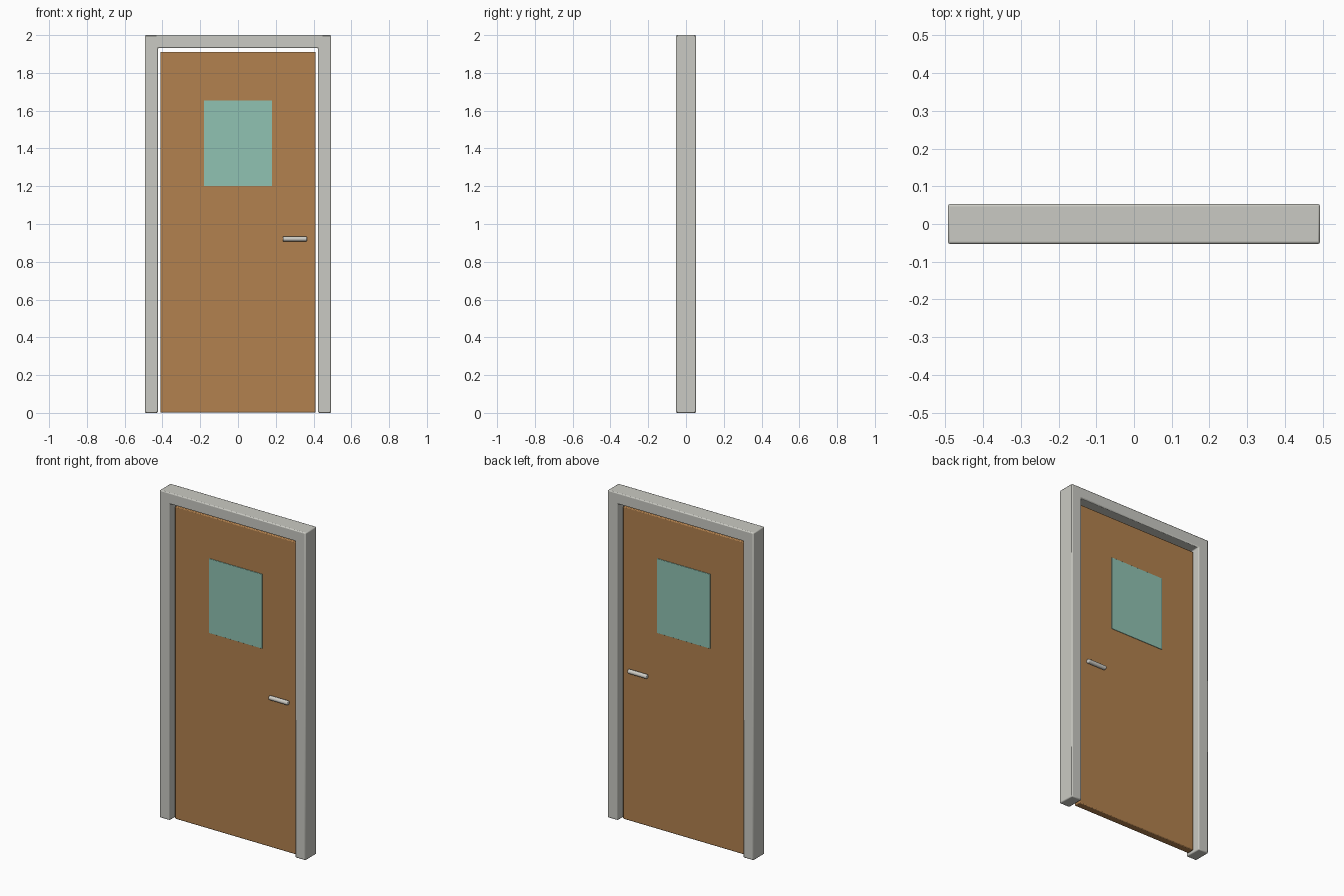
import bpy, bmesh, math

if "Cube" in bpy.data.objects:
    bpy.data.objects.remove(bpy.data.objects["Cube"])


def srgb(r, g, b):
    lin = [((c / 255 + 0.055) / 1.055) ** 2.4 for c in (r, g, b)]
    return (*lin, 1.0)


def material(name, rgb):
    m = bpy.data.materials.new(name)
    m.diffuse_color = srgb(*rgb)
    m.use_nodes = True
    m.node_tree.nodes["Principled BSDF"].inputs["Base Color"].default_value = m.diffuse_color
    return m


FRAME = material("pale grey frame", (202, 202, 195))
WOOD = material("brown wood", (178, 129, 78))
GLASS = material("teal glass", (144, 194, 178))
METAL = material("light metal", (206, 204, 197))


def finish(name, bm, mat, bevel, segments=2):
    """Turn a bmesh into a bevelled, smooth-by-angle object."""
    bmesh.ops.recalc_face_normals(bm, faces=bm.faces)
    mesh = bpy.data.meshes.new(name)
    bm.to_mesh(mesh)
    bm.free()
    mesh.materials.append(mat)
    ob = bpy.data.objects.new(name, mesh)
    bpy.context.collection.objects.link(ob)
    mod = ob.modifiers.new("edge_bevel", 'BEVEL')
    mod.width, mod.segments = bevel, segments
    mod.limit_method, mod.angle_limit = 'ANGLE', math.radians(40)
    bpy.ops.object.select_all(action='DESELECT')
    ob.select_set(True)
    bpy.context.view_layer.objects.active = ob
    bpy.ops.object.shade_smooth_by_angle(angle=math.radians(35))
    return ob


def extruded(name, outline, half_depth, mat, bevel):
    """Extrude an x-z outline symmetrically about y = 0."""
    bm = bmesh.new()
    face = bm.faces.new([bm.verts.new((x, -half_depth, z)) for x, z in outline])
    geo = bmesh.ops.extrude_face_region(bm, geom=[face])["geom"]
    verts = [g for g in geo if isinstance(g, bmesh.types.BMVert)]
    bmesh.ops.translate(bm, vec=(0, 2 * half_depth, 0), verts=verts)
    return finish(name, bm, mat, bevel)


def rect(x, z0, z1):
    return [(-x, z0), (x, z0), (x, z1), (-x, z1)]


# Door frame: two jambs and a head in one piece
W, IN, TOP = 0.493, 0.424, 1.932
extruded("door_frame", [(-W, 0), (-IN, 0), (-IN, TOP), (IN, TOP),
                        (IN, 0), (W, 0), (W, 2), (-W, 2)], 0.053, FRAME, 0.006)

# Door leaf and the glass pane standing just proud of both faces
extruded("door_leaf", rect(0.411, 0.002, 1.911), 0.0225, WOOD, 0.005)
extruded("window_pane", rect(0.18, 1.2, 1.655), 0.0255, GLASS, 0.001)

# Bar handles on both sides
for side, label in ((-1, "front"), (1, "back")):
    bm = bmesh.new()
    bmesh.ops.create_cone(bm, cap_ends=True, segments=20,
                          radius1=0.013, radius2=0.013, depth=0.128)
    ob = finish(label + "_handle", bm, METAL, 0.005, 3)
    ob.rotation_euler = (0, math.pi / 2, 0)
    ob.location = (0.301, side * 0.035, 0.921)
